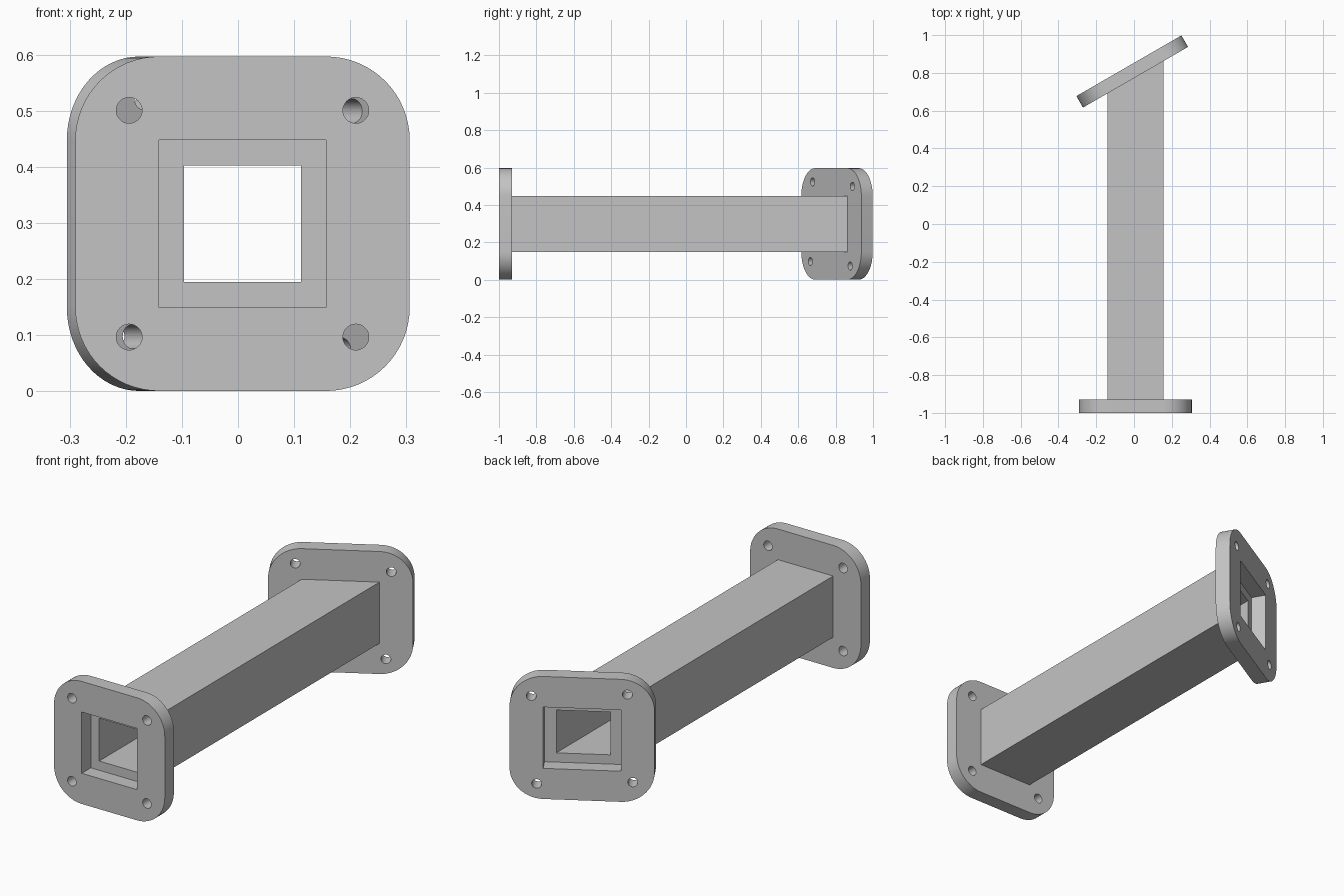
import bpy, bmesh
from math import sin, cos, pi, radians, tan
from mathutils import Matrix, Vector

cube = bpy.data.objects.get("Cube")
if cube:
    bpy.data.objects.remove(cube, do_unlink=True)

CX, CZ = 0.008, 0.2985      # tube axis
OUTER, BORE = 0.149, 0.104  # half widths of the square tube
RIM = 0.149                 # flange margin, also its corner radius
THICK = 0.07
TILT = radians(30)
FRONT_Y, BACK_Y = -0.93, 0.777

grey = bpy.data.materials.new("plain grey")
grey.use_nodes = True
colour = (0.55, 0.55, 0.55, 1)
grey.diffuse_color = colour
grey.node_tree.nodes["Principled BSDF"].inputs["Base Color"].default_value = colour


def add_object(name, bm):
    bmesh.ops.recalc_face_normals(bm, faces=bm.faces)
    mesh = bpy.data.meshes.new(name)
    bm.to_mesh(mesh)
    bm.free()
    mesh.materials.append(grey)
    obj = bpy.data.objects.new(name, mesh)
    bpy.context.collection.objects.link(obj)
    return obj


def rectangle(w, h):
    return [(-w, -h), (w, -h), (w, h), (-w, h)]


def circle(x, y, r, n=32):
    return [(x + r * cos(2 * pi * i / n), y + r * sin(2 * pi * i / n)) for i in range(n)]


def rounded_rectangle(w, h, r, n=16):
    points = []
    for k, (x, y) in enumerate([(w, h), (-w, h), (-w, -h), (w, -h)]):
        for i in range(n + 1):
            a = (k + i / n) * pi / 2
            points.append((x + r * cos(a), y + r * sin(a)))
    return points


def flange(name, half_width, bolt_half, bolt_turn, bolt_radius, location, turn):
    """Rounded plate with a rectangular opening and four bolt holes."""
    outlines = [rounded_rectangle(half_width, OUTER, RIM), rectangle(half_width, OUTER)]
    for corner in rectangle(bolt_half, bolt_half):
        p = Matrix.Rotation(bolt_turn, 2) @ Vector(corner)
        outlines.append(circle(p.x, p.y, bolt_radius))
    curve = bpy.data.curves.new(name + " outline", 'CURVE')
    curve.dimensions = '2D'
    curve.fill_mode = 'BOTH'
    curve.extrude = THICK / 2
    for points in outlines:
        spline = curve.splines.new('POLY')
        spline.points.add(len(points) - 1)
        for target, (x, y) in zip(spline.points, points):
            target.co = (x, y, 0, 1)
        spline.use_cyclic_u = True
    helper = bpy.data.objects.new(name + " outline", curve)
    bpy.context.collection.objects.link(helper)
    filled = helper.evaluated_get(bpy.context.evaluated_depsgraph_get()).to_mesh()
    bm = bmesh.new()
    bm.from_mesh(filled)
    bpy.data.objects.remove(helper, do_unlink=True)
    bmesh.ops.remove_doubles(bm, verts=bm.verts, dist=1e-5)
    # stand the plate upright, then turn it about the vertical
    bm.transform(Matrix.Translation(location) @ Matrix.Rotation(turn, 4, 'Z')
                 @ Matrix.Rotation(pi / 2, 4, 'X'))
    obj = add_object(name, bm)
    bpy.ops.object.select_all(action='DESELECT')
    obj.select_set(True)
    bpy.context.view_layer.objects.active = obj
    bpy.ops.object.shade_smooth_by_angle(angle=radians(30))


# Square hollow tube with a mitred back end
bm = bmesh.new()
rings = []
for half in (OUTER, BORE):
    for slope, y in ((0, FRONT_Y), (tan(TILT), BACK_Y)):
        rings.append([bm.verts.new((CX + x, y + x * slope, CZ + z))
                      for x, z in rectangle(half, half)])
outer_front, outer_back, bore_front, bore_back = rings
for a, b in ((outer_front, outer_back), (outer_back, bore_back),
             (bore_back, bore_front), (bore_front, outer_front)):
    for i in range(4):
        j = (i + 1) % 4
        bm.faces.new((a[i], a[j], b[j], b[i]))
add_object("square_tube", bm)

# Straight front flange and tilted back flange
flange("front_flange", OUTER, 0.202, 0, 0.023,
       (CX, FRONT_Y - THICK / 2, CZ), 0)
flange("back_flange", OUTER / cos(TILT), 0.213, radians(-3.2), 0.022,
       (CX - sin(TILT) * THICK / 2, BACK_Y + cos(TILT) * THICK / 2, CZ), TILT)
